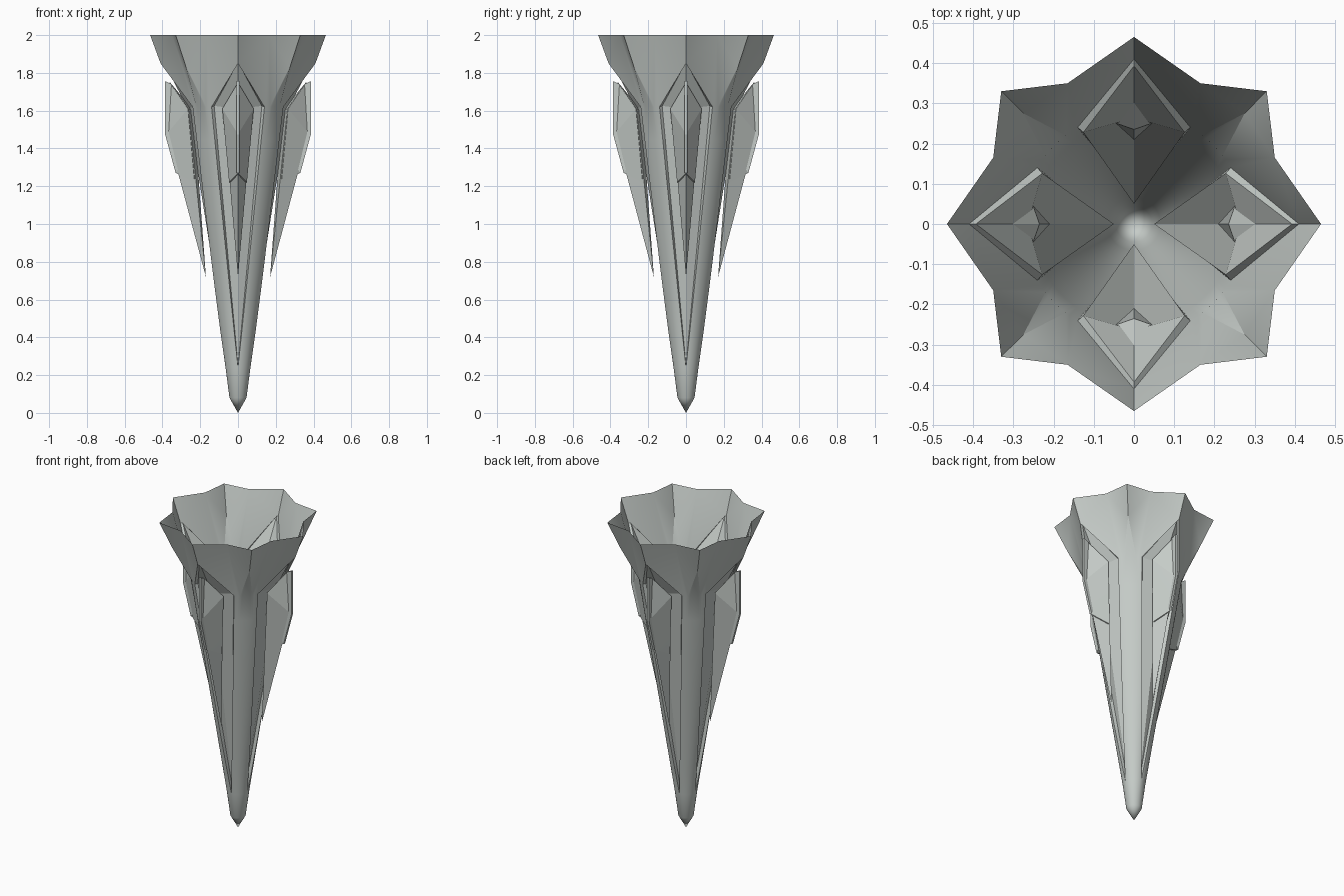
import bpy, bmesh, math
from mathutils import Vector, Matrix

cube = bpy.data.objects.get("Cube")
if cube:
    bpy.data.objects.remove(cube, do_unlink=True)

grey = bpy.data.materials.new("pale_grey")
grey.use_nodes = True
colour = (0.56, 0.60, 0.575, 1)
grey.diffuse_color = colour
grey.node_tree.nodes["Principled BSDF"].inputs["Base Color"].default_value = colour

STEPS = 6


def finish(bm, name, angle):
    """Weld, orient and shade a mesh, then add it to the scene."""
    bmesh.ops.remove_doubles(bm, verts=bm.verts, dist=0.0005)
    bmesh.ops.recalc_face_normals(bm, faces=bm.faces)
    mesh = bpy.data.meshes.new(name)
    bm.to_mesh(mesh)
    bm.free()
    mesh.materials.append(grey)
    obj = bpy.data.objects.new(name, mesh)
    bpy.context.collection.objects.link(obj)
    bpy.ops.object.select_all(action='DESELECT')
    obj.select_set(True)
    bpy.context.view_layer.objects.active = obj
    bpy.ops.object.shade_smooth_by_angle(angle=math.radians(angle))
    return obj


def eightfold(faces, name, angle):
    """Repeat a one-eighth wedge by mirroring and quarter turns."""
    bm = bmesh.new()
    for turn in range(4):
        rot = Matrix.Rotation(turn * math.pi / 2, 3, 'Z')
        for side in (1, -1):
            for face in faces:
                pts = [rot @ Vector((p[0], p[1] * side, p[2])) for p in face]
                keep = [p for i, p in enumerate(pts) if (p - pts[i - 1]).length > 1e-5]
                if len(keep) > 2:
                    bm.faces.new([bm.verts.new(p) for p in keep])
    return finish(bm, name, angle)


def ring_row(z, radius, start):
    """Arc from the window edge to the diagonal."""
    row = []
    for i in range(STEPS + 1):
        a = start + (math.pi / 4 - start) * i / STEPS
        row.append((radius * math.cos(a), radius * math.sin(a), z))
    return row


# Round tapered body, with window edges widening upward
rows = [ring_row(0, 0, 0), ring_row(0.08, 0.045, 0)]
LEVELS = 8
for i in range(LEVELS + 1):
    t = i / LEVELS
    x, y = 0.066 + 0.174 * t, 0.14 * t
    rows.append(ring_row(0.24 + 1.38 * t, 0.066 + 0.212 * t, math.atan2(y, x)))
body = []
for low, high in zip(rows, rows[1:]):
    for i in range(STEPS):
        body.append((low[i], low[i + 1], high[i + 1], high[i]))

# Flared eight-pointed rim
top_row = rows[-1]
window_top = (0.41, 0, 1.85)
point_axis, notch, point_diag = (0.465, 0, 2), (0.35, 0.165, 2), (0.33, 0.33, 2)
fold = (0.275, 0.275, 1.83)
body += [(window_top, notch, point_axis), (window_top, top_row[0], notch),
         (notch, fold, point_diag)]
half = STEPS // 2
for i in range(STEPS):
    body.append((top_row[i], top_row[i + 1], notch if i < half else fold))
body.append((top_row[half], fold, notch))
eightfold(body, "flared_body", 28)

# Recessed kite panels and their narrow walls
tip, corner = (0.05, 0, 0.25), (0.228, 0.126, 1.625)
top, centre = (0.393, 0, 1.855), (0.265, 0, 1.61)
panel = [(tip, corner, centre), (centre, corner, top),
         (top_row[0], window_top, top, corner)]
edge = [r[0] for r in rows[2:]]
for i in range(LEVELS):
    a, b = [Vector(tip).lerp(Vector(corner), k / LEVELS) for k in (i, i + 1)]
    panel.append((edge[i], edge[i + 1], b, a))
eightfold(panel, "recessed_panels", 5)


def hull_part(name, ridge, sides, turn):
    """Convex faceted part on the +x side, turned into place."""
    bm = bmesh.new()
    pts = [(r, 0, z) for r, z in ridge]
    pts += [(r, w * s, z) for r, w, z in sides for s in (1, -1)]
    rot = Matrix.Rotation(turn, 3, 'Z')
    for p in pts:
        bm.verts.new(rot @ Vector(p))
    out = bmesh.ops.convex_hull(bm, input=bm.verts)
    bmesh.ops.delete(bm, geom=[v for v in out["geom_interior"]
                               if isinstance(v, bmesh.types.BMVert)], context='VERTS')
    finish(bm, name, 5)


# Four fins, each a blade, a thicker upper guard and a thin spine
for turn, side in enumerate(("left", "back", "right", "front")):
    angle = turn * math.pi / 2
    hull_part(side + "_fin_blade",
              [(0.36, 1.75), (0.372, 1.475), (0.17, 0.72), (0.235, 1.6)],
              [(0.262, 0.078, 1.61)], angle)
    hull_part(side + "_fin_guard",
              [(0.362, 1.75), (0.378, 1.475), (0.328, 1.27), (0.24, 1.6)],
              [(0.265, 0.083, 1.61), (0.23, 0.047, 1.22)], angle)
    hull_part(side + "_fin_spine", [],
              [(0.352, 0.008, 1.74), (0.386, 0.008, 1.756), (0.386, 0.008, 1.475),
               (0.33, 0.008, 1.27), (0.31, 0.008, 1.3)], angle)
